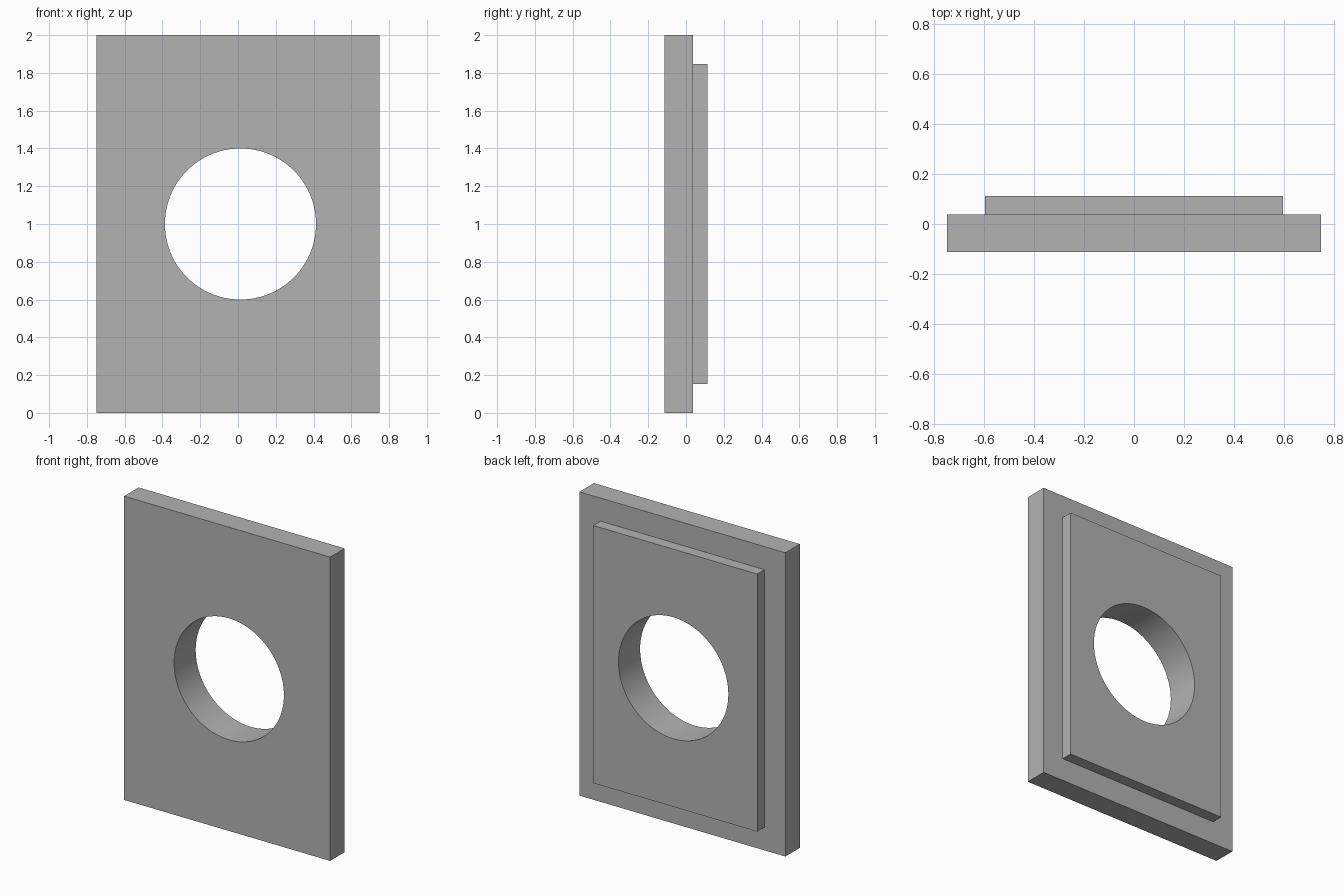
import bpy, bmesh, math
from mathutils import Matrix, Vector

default = bpy.data.objects.get("Cube")
if default:
    bpy.data.objects.remove(default, do_unlink=True)

WIDTH, HEIGHT = 1.5, 2.0
FRONT, STEP, BACK = -0.1125, 0.0375, 0.1125
MARGIN = 0.215
HOLE_X, HOLE_Z, HOLE_R = 0.013, 1.0, 0.4

grey = bpy.data.materials.new("plain_grey")
grey.use_nodes = True
colour = (0.45, 0.45, 0.45, 1)
grey.diffuse_color = colour
grey.node_tree.nodes["Principled BSDF"].inputs["Base Color"].default_value = colour


def add_object(name, bm):
    mesh = bpy.data.meshes.new(name)
    bm.to_mesh(mesh)
    bm.free()
    obj = bpy.data.objects.new(name, mesh)
    obj.data.materials.append(grey)
    bpy.context.collection.objects.link(obj)
    return obj


# Plate with a raised pad: inset the back face and push it out
bm = bmesh.new()
bmesh.ops.create_cube(bm, size=1)
bmesh.ops.scale(bm, vec=(WIDTH, STEP - FRONT, HEIGHT), verts=bm.verts)
bmesh.ops.translate(bm, vec=(0, (FRONT + STEP) / 2, HEIGHT / 2), verts=bm.verts)
back = max(bm.faces, key=lambda f: f.calc_center_median().y)
bmesh.ops.inset_region(bm, faces=[back], thickness=MARGIN)
pad = bmesh.ops.extrude_face_region(bm, geom=[back])
pad_verts = [g for g in pad["geom"] if isinstance(g, bmesh.types.BMVert)]
bmesh.ops.translate(bm, vec=(0, BACK - STEP, 0), verts=pad_verts)
if back.is_valid:
    bmesh.ops.delete(bm, geom=[back], context="FACES_ONLY")
bmesh.ops.recalc_face_normals(bm, faces=bm.faces)
plate = add_object("stepped_plate", bm)

# Round cutter for the through hole
bm = bmesh.new()
place = Matrix.Translation(Vector((HOLE_X, 0, HOLE_Z))) @ Matrix.Rotation(math.pi / 2, 4, "X")
bmesh.ops.create_cone(bm, cap_ends=True, segments=96, radius1=HOLE_R,
                      radius2=HOLE_R, depth=1, matrix=place)
cutter = add_object("hole_cutter", bm)
cutter.hide_render = True

# Cut the hole, then drop the cutter
cut = plate.modifiers.new("hole", "BOOLEAN")
cut.operation = "DIFFERENCE"
cut.solver = "EXACT"
cut.object = cutter
bpy.ops.object.select_all(action="DESELECT")
plate.select_set(True)
bpy.context.view_layer.objects.active = plate
bpy.ops.object.modifier_apply(modifier=cut.name)
bpy.data.objects.remove(cutter, do_unlink=True)

# Smooth hole wall, sharp plate edges
bpy.ops.object.shade_smooth_by_angle(angle=math.radians(30))
